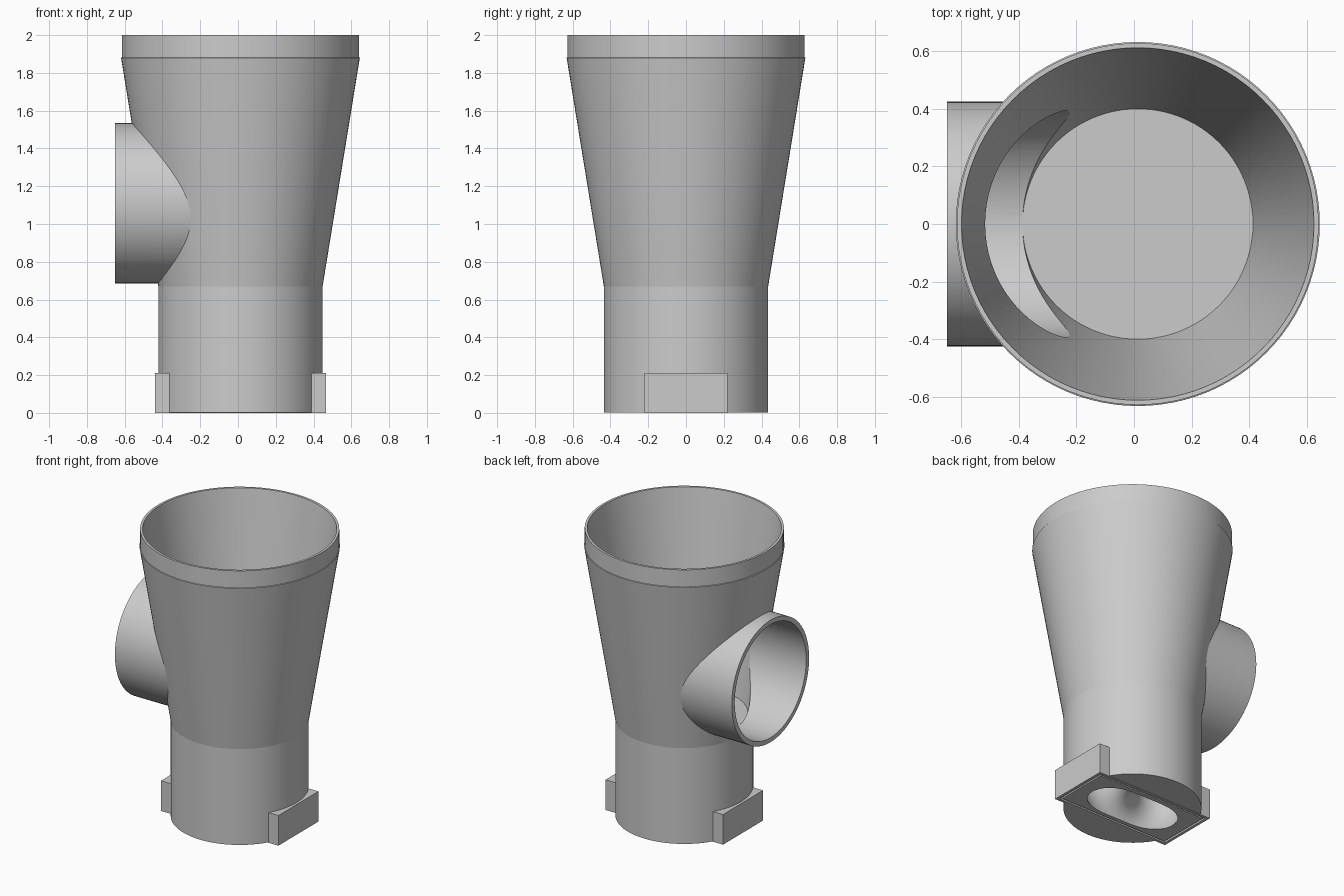
import bpy, bmesh, math
from mathutils import Matrix, Vector

cube = bpy.data.objects.get("Cube")
if cube:
    bpy.data.objects.remove(cube, do_unlink=True)

AXIS_X = 0.013
SEGMENTS = 96
PIPE_Z = 1.11

grey = bpy.data.materials.new("plain_grey")
grey.use_nodes = True
colour = (0.6, 0.6, 0.6, 1)
grey.diffuse_color = colour
grey.node_tree.nodes["Principled BSDF"].inputs["Base Color"].default_value = colour


def finish(name, bm):
    bmesh.ops.recalc_face_normals(bm, faces=bm.faces)
    mesh = bpy.data.meshes.new(name)
    bm.to_mesh(mesh)
    bm.free()
    mesh.materials.append(grey)
    obj = bpy.data.objects.new(name, mesh)
    bpy.context.collection.objects.link(obj)
    return obj


def lathe(name, profile):
    """Closed solid turned around the vertical axis from (radius, z) points."""
    bm = bmesh.new()
    rings = []
    for r, z in profile:
        rings.append([bm.verts.new((AXIS_X + r * math.cos(a), r * math.sin(a), z))
                      for a in (math.tau * i / SEGMENTS for i in range(SEGMENTS))])
    for low, high in zip(rings, rings[1:]):
        for i in range(SEGMENTS):
            j = (i + 1) % SEGMENTS
            bm.faces.new((low[i], low[j], high[j], high[i]))
    bm.faces.new(rings[0][::-1])
    bm.faces.new(rings[-1])
    return finish(name, bm)


def side_cylinder(name, radius, x0, x1):
    """Cylinder lying along x at the height of the side pipe."""
    bm = bmesh.new()
    place = Matrix.Translation(((x0 + x1) / 2, 0, PIPE_Z)) @ Matrix.Rotation(math.pi / 2, 4, 'Y')
    bmesh.ops.create_cone(bm, cap_ends=True, segments=SEGMENTS, radius1=radius,
                          radius2=radius, depth=x1 - x0, matrix=place)
    return finish(name, bm)


def box(name, half_x, half_y, z0, z1):
    bm = bmesh.new()
    size = Matrix.Diagonal((2 * half_x, 2 * half_y, z1 - z0, 1))
    bmesh.ops.create_cube(bm, size=1, matrix=Matrix.Translation((AXIS_X, 0, (z0 + z1) / 2)) @ size)
    return finish(name, bm)


def ring_tube(name, major, minor, z, around=96, across=48):
    """Torus standing upright in the xz plane."""
    bm = bmesh.new()
    rings = []
    for i in range(around):
        a = math.tau * i / around
        out = Vector((math.cos(a), 0, math.sin(a)))
        rings.append([bm.verts.new(Vector((AXIS_X, 0, z)) + out * (major + minor * math.cos(b))
                                   + Vector((0, minor * math.sin(b), 0)))
                      for b in (math.tau * k / across for k in range(across))])
    for i in range(around):
        p, q = rings[i], rings[(i + 1) % around]
        for k in range(across):
            m = (k + 1) % across
            bm.faces.new((p[k], p[m], q[m], q[k]))
    return finish(name, bm)


def combine(target, tool, operation):
    mod = target.modifiers.new("combine", 'BOOLEAN')
    mod.operation = operation
    mod.solver = 'EXACT'
    mod.object = tool
    bpy.context.view_layer.objects.active = target
    bpy.ops.object.modifier_apply(modifier=mod.name)
    bpy.data.objects.remove(tool, do_unlink=True)


def smooth(obj):
    bpy.ops.object.select_all(action='DESELECT')
    obj.select_set(True)
    bpy.context.view_layer.objects.active = obj
    bpy.ops.object.shade_smooth_by_angle(angle=math.radians(8.2))


# Funnel body: straight base, flared cone and upright lip
body = lathe("funnel_body", [(0.435, 0.003), (0.435, 0.67), (0.632, 1.88),
                             (0.628, 1.882), (0.628, 2.0)])

# Side pipe and the crossbar plate through the base
combine(body, side_cylinder("pipe_outside", 0.425, -0.65, 0.0), 'UNION')
combine(body, box("crossbar", 0.452, 0.22, 0, 0.21), 'UNION')

# Hollow interior and pipe bore
combine(body, lathe("cavity", [(0.40, 0.715), (0.612, 2.0), (0.612, 2.1)]), 'DIFFERENCE')
combine(body, side_cylinder("pipe_bore", 0.393, -0.75, 0.0), 'DIFFERENCE')

# Thin groove around the underside of the crossbar
combine(body, box("groove_outside", 0.432, 0.2, -0.1, 0.012), 'DIFFERENCE')
combine(body, box("groove_inside", 0.42, 0.188, 0.001, 0.05), 'UNION')

# Rounded channel opening in the underside
combine(body, ring_tube("channel", 0.245, 0.16, 0.235), 'DIFFERENCE')
smooth(body)

# Pair of flush discs on the inner floor
for side, label in ((-1, "right"), (1, "left")):
    bm = bmesh.new()
    bmesh.ops.create_cone(bm, cap_ends=True, segments=64, radius1=0.16, radius2=0.16, depth=0.004,
                          matrix=Matrix.Translation((AXIS_X + side * 0.243, 0, 0.716)))
    smooth(finish("floor_disc_" + label, bm))
